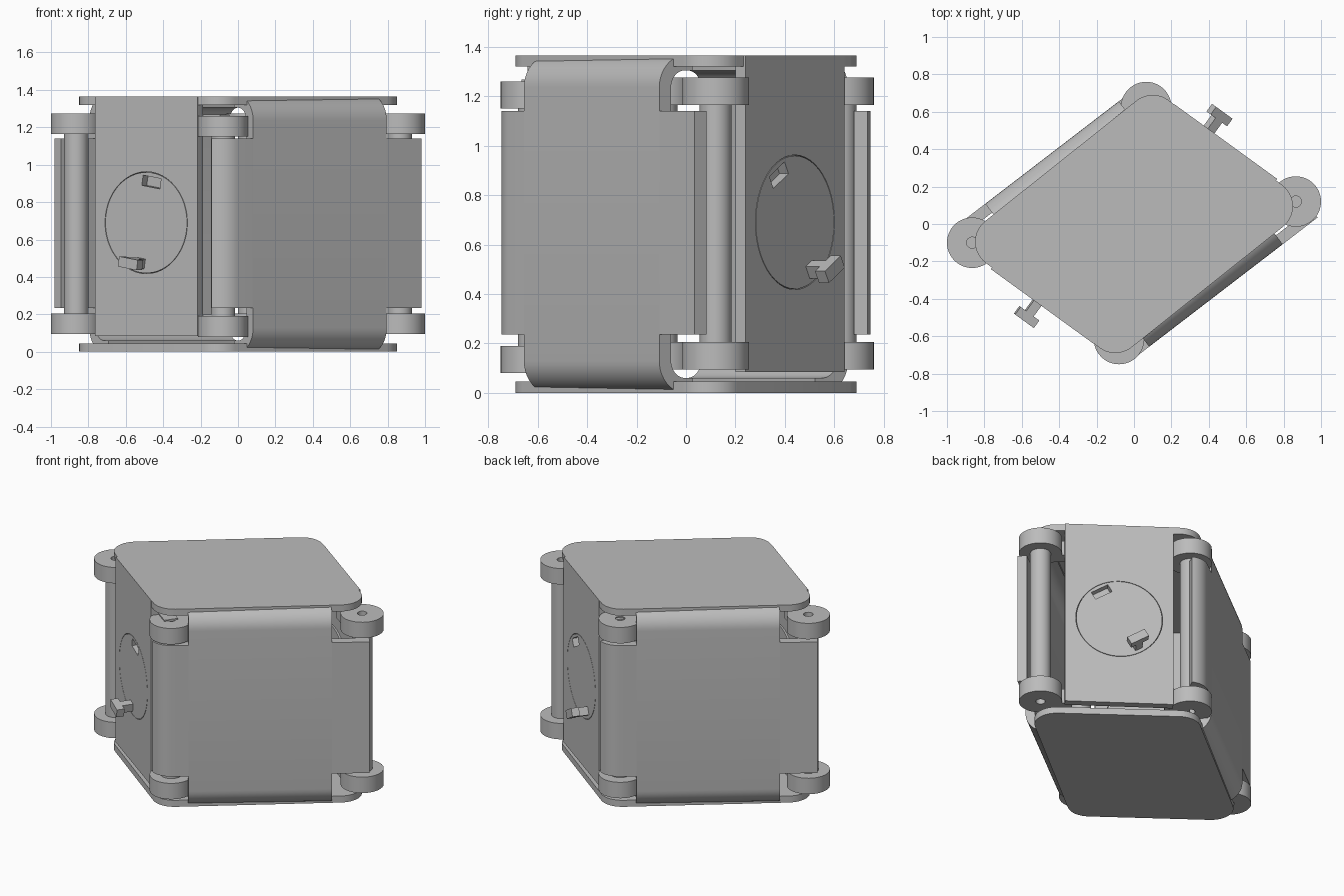
import bpy, bmesh, math
from mathutils import Matrix, Vector

cube = bpy.data.objects.get("Cube")
if cube:
    bpy.data.objects.remove(cube, do_unlink=True)

grey = bpy.data.materials.new("plain grey")
grey.use_nodes = True
colour = (0.5, 0.5, 0.5, 1)
grey.diffuse_color = colour
grey.node_tree.nodes["Principled BSDF"].inputs["Base Color"].default_value = colour

UP = Vector((0, 0, 1))
TOP = 1.365
SHEET = 0.06
WORLD = (Vector((1, 0, 0)), Vector((0, 1, 0)), UP)
parts = []


def prism(name, outline, lo, hi, axes=WORLD):
    """Extrude a 2D outline along the third of three axes."""
    bm = bmesh.new()
    x, y, z = axes
    base = bm.faces.new([bm.verts.new(x * a + y * b + z * lo) for a, b in outline])
    grown = bmesh.ops.extrude_face_region(bm, geom=[base])["geom"]
    moved = [g for g in grown if isinstance(g, bmesh.types.BMVert)]
    bmesh.ops.translate(bm, verts=moved, vec=z * (hi - lo))
    bmesh.ops.recalc_face_normals(bm, faces=bm.faces)
    mesh = bpy.data.meshes.new(name)
    bm.to_mesh(mesh)
    bm.free()
    mesh.materials.append(grey)
    obj = bpy.data.objects.new(name, mesh)
    bpy.context.collection.objects.link(obj)
    parts.append(obj)
    return obj


def arc(cx, cy, r, start, end, steps=10):
    angles = [math.radians(start + (end - start) * i / steps) for i in range(steps + 1)]
    return [(cx + r * math.cos(a), cy + r * math.sin(a)) for a in angles]


def circle(cx, cy, r, sides=48):
    return arc(cx, cy, r, 0, 360, sides)[:-1]


def rect(cx, cy, w, h, tilt=0):
    t = math.radians(tilt)
    c, s = math.cos(t), math.sin(t)
    corners = [(-w / 2, -h / 2), (w / 2, -h / 2), (w / 2, h / 2), (-w / 2, h / 2)]
    return [(cx + a * c - b * s, cy + a * s + b * c) for a, b in corners]


def cut(obj, cutter):
    """Subtract the cutter, then delete it."""
    mod = obj.modifiers.new("cut", "BOOLEAN")
    mod.operation = "DIFFERENCE"
    mod.solver = "EXACT"
    mod.object = cutter
    bpy.context.view_layer.update()
    graph = bpy.context.evaluated_depsgraph_get()
    mesh = bpy.data.meshes.new_from_object(obj.evaluated_get(graph))
    obj.modifiers.clear()
    obj.data = mesh
    parts.remove(cutter)
    bpy.data.objects.remove(cutter, do_unlink=True)


def frame(degrees):
    """Along-panel and outward directions of a wall facing the given way."""
    a = math.radians(degrees)
    out = Vector((math.cos(a), math.sin(a), 0))
    return UP.cross(out), out


# Top and bottom plates: a skewed rectangle with rounded corners
LONG, SHORT = -52.5, -126
R = 0.14
plate = (arc(0.71, 0.095, R, LONG, 54) + arc(0.10, 0.55, R, 54, 127.5)
         + arc(-0.71, -0.095, R, 127.5, 234) + arc(-0.10, -0.55, R, 234, 307.5))
prism("bottom_plate", plate, 0, 0.045)
prism("top_plate", plate, TOP - 0.045, TOP)

# Long walls: tall sheet bent inward at both ends, with a wing on each side
OUT, BEND = 0.57, 0.13
T0, T1 = -0.335, 0.565
c = OUT - BEND
inner = BEND - SHEET
bent = ([(0.40, 0.002)] + arc(c, BEND, BEND, -90, 0)
        + arc(c, TOP - BEND, BEND, 0, 90) + [(0.40, TOP - 0.002), (0.40, TOP - SHEET)]
        + arc(c, TOP - BEND, inner, 90, 0) + arc(c, BEND, inner, 0, -90)
        + [(0.40, SHEET)])
for label, turn in (("front", 0), ("back", 180)):
    along, out = frame(LONG + turn)
    prism(label + "_long_wall", bent, T0, T1, (out, UP, along))
    plan = (along, out, UP)
    hinge_t, hinge_d = -0.438, OUT - 0.135
    curl = ([(T0, OUT)] + arc(hinge_t, hinge_d, 0.135, 90, 153)
            + arc(hinge_t, hinge_d, 0.135 - SHEET, 153, 90) + [(T0, OUT - SHEET)])
    prism(label + "_curled_wing", curl, 0.235, 1.14, plan)
    flat = rect((T1 + 0.80) / 2, OUT - SHEET / 2, 0.80 - T1, SHEET)
    prism(label + "_flat_wing", flat, 0.235, 1.14, plan)

# Short walls, each with a turning dial, a slot and a T-shaped grip
FACE = 0.645
MID = 0.69
for label, turn, spin in (("front", 0, -9), ("back", 180, 30)):
    along, out = frame(SHORT + turn)
    axes = (along, UP, out)
    centre = Vector((-0.49, -0.44, 0)) * (1 if turn == 0 else -1)
    s = centre.dot(along)
    wall = prism(label + "_short_wall", rect(s, 0.725, 0.68, 1.28),
                 FACE - 0.05, FACE, axes)
    cut(wall, prism("cutter", circle(s, MID, 0.2725), FACE - 0.1, FACE + 0.1, axes))
    dial = prism(label + "_dial", circle(s, MID, 0.2695), FACE - 0.06, FACE, axes)
    a = math.radians(spin + 90)
    dx, dz = 0.22 * math.cos(a), 0.22 * math.sin(a)
    slot = rect(s + dx, MID + dz, 0.12, 0.055, spin)
    cut(dial, prism("cutter", slot, FACE - 0.045, FACE + 0.1, axes))
    prism(label + "_grip_stem", rect(s - dx, MID - dz, 0.05, 0.055, spin),
          FACE - 0.01, FACE + 0.07, axes)
    prism(label + "_grip_head", rect(s - dx, MID - dz, 0.125, 0.055, spin),
          FACE + 0.07, FACE + 0.12, axes)
    # Arms carrying the hinge discs beside the wall
    for side, reach in (("left", -0.37), ("right", 0.37)):
        for level, z in (("lower", 0.148), ("upper", 1.218)):
            prism(f"{label}_{side}_{level}_arm", rect(s + reach, z, 0.16, 0.10),
                  FACE - 0.14, FACE - 0.05, axes)

# Hinges: a rod between two drilled discs
for label, x, y, lift in (("left", 0.865, 0.12, 0.095), ("right", -0.865, -0.10, 0.095),
                          ("back", 0.065, 0.625, 0.095), ("front", -0.08, -0.615, 0.08)):
    prism(label + "_rod", circle(x, y, 0.065, 32), lift + 0.1, lift + 1.08)
    for level, z in (("lower", lift), ("upper", lift + 1.07)):
        disc = prism(f"{label}_{level}_disc", circle(x, y, 0.135), z, z + 0.11)
        hole = (z - 0.02, z + 0.09) if level == "lower" else (z + 0.02, z + 0.15)
        cut(disc, prism("cutter", circle(x, y, 0.03, 24), *hole))

# Smooth the curves and keep the edges sharp
bpy.ops.object.select_all(action="DESELECT")
for obj in parts:
    obj.select_set(True)
bpy.context.view_layer.objects.active = parts[0]
bpy.ops.object.shade_smooth_by_angle(angle=math.radians(30))
